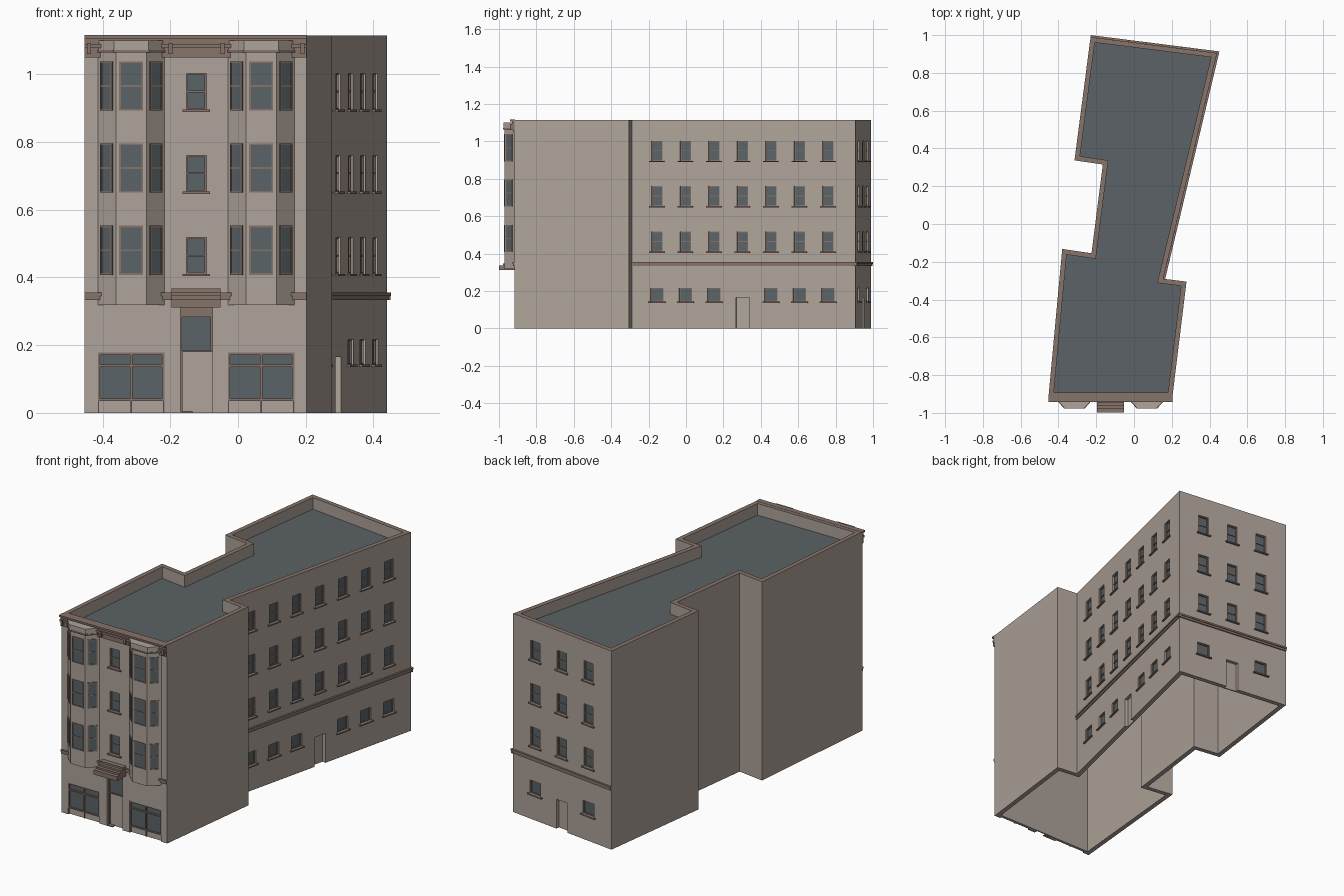
import bpy, bmesh
from mathutils import Matrix, Vector

if "Cube" in bpy.data.objects:
    bpy.data.objects.remove(bpy.data.objects["Cube"])

HEIGHT, ROOF_Z, THICK = 1.115, 1.05, 0.026
FLOORS = (0.408, 0.651, 0.893)


def material(name, *rgb):
    m = bpy.data.materials.new(name)
    m.use_nodes = True
    m.diffuse_color = (*rgb, 1)
    m.node_tree.nodes["Principled BSDF"].inputs["Base Color"].default_value = (*rgb, 1)
    return m


stone = material("beige stone", 0.43, 0.37, 0.325)
trim = material("brown trim", 0.24, 0.172, 0.142)
glass = material("window glass", 0.105, 0.125, 0.135)
felt = material("roof slate", 0.105, 0.122, 0.132)

parts = {}


def part(name):
    return parts.setdefault(name, bmesh.new())


def finish(name, bm, *mats):
    bmesh.ops.recalc_face_normals(bm, faces=bm.faces)
    mesh = bpy.data.meshes.new(name)
    bm.to_mesh(mesh)
    bm.free()
    for m in mats:
        mesh.materials.append(m)
    ob = bpy.data.objects.new(name, mesh)
    bpy.context.collection.objects.link(ob)
    return ob


class Wall:
    """Frame of a wall: u runs along it, d points outward."""

    def __init__(self, a, b):
        a, b = Vector(a), Vector(b)
        self.length = (b - a).length
        u = (b - a).normalized()
        self.m = Matrix(((u.x, u.y, 0, a.x), (u.y, -u.x, 0, a.y),
                         (0, 0, 1, 0), (0, 0, 0, 1)))

    def box(self, name, u0, u1, z0, z1, d0, d1):
        mid = Matrix.Translation(((u0 + u1) / 2, (d0 + d1) / 2, (z0 + z1) / 2))
        size = Matrix.Diagonal((u1 - u0, d1 - d0, z1 - z0, 1))
        bmesh.ops.create_cube(part(name), size=1, matrix=self.m @ mid @ size)

    def frame(self, u0, u1, z0, z1, d0, d1, w=0.005, rails=(), posts=()):
        for u in (u0, u1 - w, *[p - w / 2 for p in posts]):
            self.box("window_frames", u, u + w, z0, z1, d0, d1)
        for z in (z0, z1 - w, *[r - w / 2 for r in rails]):
            self.box("window_frames", u0, u1, z, z + w, d0, d1)

    def window(self, uc, w, z0, z1, rail=True):
        u0, u1 = uc - w / 2, uc + w / 2
        self.box("cutter", u0, u1, z0, z1, -0.014, 0.02)
        self.box("window_glass", u0, u1, z0, z1, -0.016, -0.011)
        self.frame(u0, u1, z0, z1, -0.015, -0.006,
                   rails=[(z0 + z1) / 2] if rail else [])
        self.box("window_sills", u0 - 0.011, u1 + 0.011, z0 - 0.007, z0, -0.01, 0.01)

    def bay_window(self, w, z0, z1):
        u0, u1 = (self.length - w) / 2, (self.length + w) / 2
        self.box("window_glass", u0, u1, z0, z1, -0.002, 0.001)
        self.frame(u0, u1, z0, z1, -0.002, 0.004, rails=[(z0 + z1) / 2])

    def door(self, uc, w, top):
        u0, u1 = uc - w / 2, uc + w / 2
        self.box("cutter", u0, u1, -0.02, top, -0.06, 0.02)
        self.box("doors", u0, u1, 0, top, -0.027, -0.02)

    def course(self, u0, u1):
        self.box("string_course", u0, u1, 0.333, 0.345, -0.005, 0.006)
        self.box("string_course", u0, u1, 0.345, 0.355, -0.005, 0.01)


def inset(points, t):
    out = []
    for i, p in enumerate(points):
        e1 = (p - points[i - 1]).normalized()
        e2 = (points[(i + 1) % len(points)] - p).normalized()
        n1, n2 = Vector((e1.y, -e1.x)), Vector((e2.y, -e2.x))
        out.append(p - (n1 + n2) * t / (1 + n1.dot(n2)))
    return out


def prism(bm, points, z0, z1):
    face = bm.faces.new([bm.verts.new((p[0], p[1], z0)) for p in points])
    new = bmesh.ops.extrude_face_region(bm, geom=[face])["geom"]
    bmesh.ops.translate(bm, vec=(0, 0, z1 - z0),
                        verts=[v for v in new if isinstance(v, bmesh.types.BMVert)])


# Footprint, counter-clockwise from the front corner on the model's right
outer = [Vector(p) for p in (
    (-0.453, -0.918), (0.203, -0.918), (0.278, -0.305), (0.155, -0.29), (0.44, 0.905),
    (-0.23, 0.99), (-0.315, 0.337), (-0.165, 0.315), (-0.225, -0.155), (-0.38, -0.132))]
inner = inset(outer, THICK)

# Hollow walls with a trimmed parapet top
bm = bmesh.new()
rings = [[bm.verts.new((p.x, p.y, z)) for p in pts]
         for pts, z in ((outer, 0), (outer, HEIGHT), (inner, HEIGHT), (inner, 0))]
for k in range(4):
    a, b = rings[k], rings[(k + 1) % 4]
    for i in range(len(a)):
        j = (i + 1) % len(a)
        f = bm.faces.new((a[i], a[j], b[j], b[i]))
        f.material_index = 1 if k == 1 else 0
walls = finish("walls", bm, stone, trim)

# Roof deck
bm = bmesh.new()
prism(bm, inner, ROOF_Z - 0.01, ROOF_Z)
bm.normal_update()
bmesh.ops.recalc_face_normals(bm, faces=bm.faces)
for f in bm.faces:
    f.material_index = 1 if f.normal.z > 0.5 else 0
finish("roof_deck", bm, stone, felt)

front = Wall(outer[0], outer[1])
side = Wall(outer[3], outer[4])
back = Wall(outer[4], outer[5])
X0 = outer[0].x

# Side wing windows and door
for i in range(7):
    u = 0.139 + 0.1567 * i
    for z in FLOORS:
        side.window(u, 0.06, z + 0.003, z + 0.11)
    if i == 3:
        side.door(u, 0.075, 0.165)
    else:
        side.window(u, 0.07, 0.143, 0.217, rail=False)
side.course(0, side.length + 0.01)

# Back windows and door
for t in (0.225, 0.495, 0.765):
    u = t * back.length
    for z in FLOORS:
        back.window(u, 0.063, z + 0.003, z + 0.11)
    if t == 0.495:
        back.door(u, 0.075, 0.165)
    else:
        back.window(u, 0.075, 0.143, 0.217, rail=False)
back.course(-0.01, back.length)

# Front middle windows and string course
for z in FLOORS:
    front.window(-0.123 - X0, 0.059, z + 0.003, z + 0.11)
front.course(0, front.length)

# Front entrance with a transom light
u0, u1 = -0.17 - X0, -0.076 - X0
front.door((u0 + u1) / 2, u1 - u0, 0.312)
front.box("window_glass", u0, u1, 0.18, 0.284, -0.022, -0.018)
front.frame(u0, u1, 0.18, 0.312, -0.022, -0.012, rails=[0.286])
front.box("window_frames", u0, u1, 0.288, 0.312, -0.022, -0.016)
front.box("window_frames", u0, u0 + 0.006, 0, 0.18, -0.022, -0.012)
front.box("window_frames", u0, u0 + 0.035, 0, 0.005, -0.022, 0)

# Stepped entrance canopy
for z0, z1, d in ((0.312, 0.337, 0.081), (0.337, 0.347, 0.06),
                  (0.347, 0.357, 0.043), (0.357, 0.367, 0.026)):
    front.box("entrance_canopy", -0.197 - X0, -0.052 - X0, z0, z1, -0.005, d)


def bay_plan(x0, x1, grow=0.0):
    y, d = outer[0].y, 0.052 + grow
    x0, x1 = x0 - grow, x1 + grow
    return [(x0, y + 0.005), (x0, y), (x0 + 0.053, y - d),
            (x1 - 0.053, y - d), (x1, y), (x1, y + 0.005)]


# Bays with shop windows below
for x0, x1 in ((-0.414, -0.217), (-0.03, 0.167)):
    plan = bay_plan(x0, x1)
    prism(part("bays"), plan, 0.318, 1.08)
    prism(part("bay_caps"), bay_plan(x0, x1, 0.006), 1.072, 1.1)
    prism(part("bay_bands"), bay_plan(x0, x1, 0.008), 1.064, 1.072)
    for k, w in ((1, 0.05), (2, 0.071), (3, 0.05)):
        face = Wall(plan[k], plan[k + 1])
        for z in FLOORS:
            face.bay_window(w, z, z + 0.145)
    u0, u1 = x0 - X0, x1 - X0
    mid = (u0 + u1) / 2
    front.box("cutter", u0, u1, -0.02, 0.178, -0.01, 0.02)
    front.box("window_glass", u0, u1, 0.035, 0.178, -0.012, -0.007)
    front.frame(u0, u1, 0.035, 0.178, -0.011, -0.001, 0.007, [0.139], [mid])
    for u in (u0, mid - 0.002, u1 - 0.004):
        front.box("window_frames", u, u + 0.004, 0, 0.035, -0.011, -0.004)

# Main cornice and brackets
for z0, z1, d in ((1.05, 1.078, 0.008), (1.078, 1.09, 0.017),
                  (1.09, 1.106, 0.011), (1.106, HEIGHT + 0.001, 0.024)):
    front.box("cornice", 0, front.length, z0, z1, -0.005, d)
for x in (-0.44, -0.2, -0.046, 0.19):
    front.box("cornice_brackets", x - 0.006 - X0, x + 0.006 - X0, 1.06, 1.092, 0, 0.022)

# Cut the openings into the walls
cutter = finish("opening_cutter", parts.pop("cutter"))
cutter.hide_render = True
mod = walls.modifiers.new("openings", "BOOLEAN")
mod.operation, mod.solver, mod.object = "DIFFERENCE", "EXACT", cutter
bpy.context.view_layer.objects.active = walls
bpy.ops.object.modifier_apply(modifier=mod.name)
bpy.data.objects.remove(cutter)

# Build the collected parts
colours = {"window_glass": glass, "doors": stone, "bays": stone, "bay_caps": stone}
for name, bm in parts.items():
    finish(name, bm, colours.get(name, trim))
